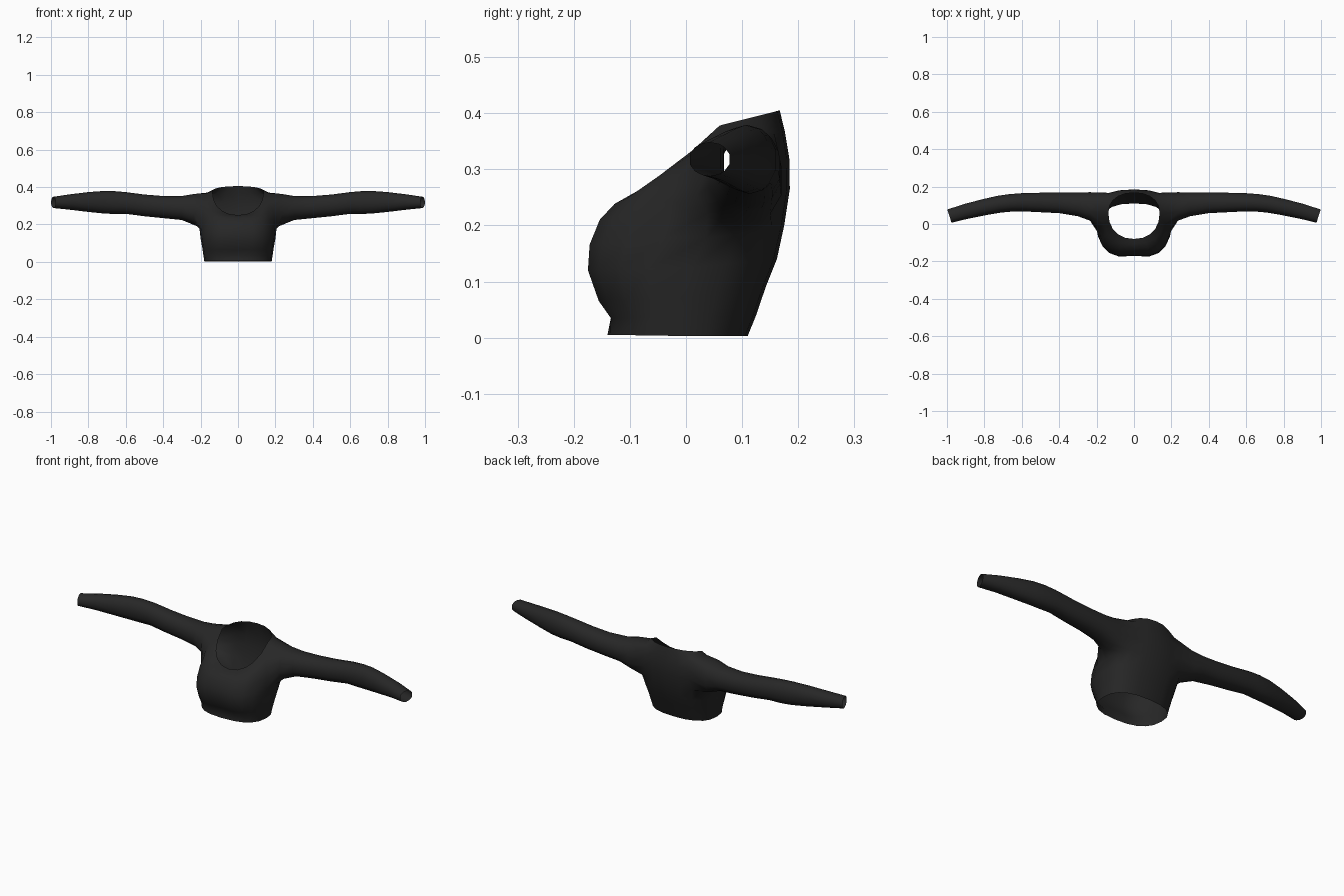
import bpy, bmesh
from math import sin, cos, pi, atan2, copysign

old = bpy.data.objects.get("Cube")
if old:
    bpy.data.objects.remove(old)

# Fabric colour
fabric = bpy.data.materials.new("black_fabric")
fabric.use_nodes = True
colour = (0.02, 0.02, 0.02, 1)
fabric.diffuse_color = colour
bsdf = fabric.node_tree.nodes["Principled BSDF"]
bsdf.inputs["Base Color"].default_value = colour
bsdf.inputs["Roughness"].default_value = 0.9

SIDES = 20
# Torso rings, hem to neckline: front y, z / side half width, y, z / back y, z / chest dip
TORSO = [
    (-.14, .005, .18, -.01, .003, .11, .003, 0),
    (-.14, .035, .185, -.01, .035, .125, .04, .006),
    (-.165, .065, .19, 0, .07, .142, .09, .014),
    (-.186, .12, .2, .01, .125, .162, .14, .016),
    (-.184, .165, .205, .04, .18, .175, .2, .016),
    (-.166, .208, .2, .06, .25, .185, .265, .014),
    (-.137, .235, .19, .065, .32, .184, .32, .008),
    (-.108, .245, .167, .065, .37, .176, .368, .002),
    (-.08, .25, .137, .06, .378, .167, .405, 0),
]
# Sleeve rings, shoulder to cuff: x, y, z, y radius, z radius, slant
SLEEVE = [
    (.235, .094, .28, .08, .083, 0),
    (.3, .105, .288, .067, .064, 0),
    (.4, .113, .293, .058, .059, 0),
    (.5, .115, .302, .055, .058, .05),
    (.6, .116, .315, .051, .058, .1),
    (.66, .113, .317, .049, .061, .2),
    (.72, .106, .319, .047, .06, .25),
    (.8, .09, .32, .044, .053, .3),
    (.9, .067, .32, .041, .041, .3),
    (.987, .042, .318, .037, .03, .33),
]


def squarish(v, power):
    return copysign(abs(v) ** power, v)


bm = bmesh.new()

# Torso loft
rows = []
for r, (yf, zf, w, ys, zs, yb, zb, dip) in enumerate(TORSO):
    row = []
    power = .8 if r < 8 else .9
    for i in range(SIDES):
        a = 2 * pi * i / SIDES
        s, c = squarish(sin(a), power), squarish(cos(a), power)
        ye, ze = (yf, zf) if c > 0 else (yb, zb)
        y = ys + (ye - ys) * abs(c)
        z = zs + (ze - zs) * abs(c)
        if c > 0:
            y += dip * max(0, 1 - abs(s) / .5)
        row.append(bm.verts.new((w * s, y, z)))
    rows.append(row)


def bridge(a, b):
    n = len(a)
    for i in range(n):
        j = (i + 1) % n
        bm.faces.new((a[i], a[j], b[j], b[i]))


# Armholes are left open between these rows and columns
LOW, HIGH, FRONT, BACK = 4, 7, 4, 8
for r in range(len(rows) - 1):
    for i in range(SIDES):
        mirrored = SIDES - 1 - i
        if LOW <= r < HIGH and (FRONT <= i < BACK or FRONT <= mirrored < BACK):
            continue
        j = (i + 1) % SIDES
        bm.faces.new((rows[r][i], rows[r][j], rows[r + 1][j], rows[r + 1][i]))

# Sleeves grown out of the armholes
loop = [(HIGH, c) for c in range(FRONT, BACK)]
loop += [(r, BACK) for r in range(HIGH, LOW, -1)]
loop += [(LOW, c) for c in range(BACK, FRONT, -1)]
loop += [(r, FRONT) for r in range(LOW, HIGH)]
mid_r, mid_c = (LOW + HIGH) / 2, (FRONT + BACK) / 2
angles = [atan2((r - mid_r) / (HIGH - LOW), (c - mid_c) / (BACK - FRONT))
          for r, c in loop]
for side in (1, -1):
    previous = [rows[r][side * c % SIDES] for r, c in loop]
    for x, y, z, ry, rz, slant in SLEEVE:
        ring = [bm.verts.new((side * (x + slant * ry * cos(a)),
                              y + ry * cos(a), z + rz * sin(a)))
                for a in angles]
        bridge(previous, ring)
        previous = ring

# Soften the armhole seams
seam = {rows[r][s * c % SIDES] for r, c in loop for s in (1, -1)}
bmesh.ops.smooth_vert(bm, verts=list(seam), factor=.35,
                      use_axis_x=True, use_axis_y=True, use_axis_z=True)
bmesh.ops.recalc_face_normals(bm, faces=bm.faces)

mesh = bpy.data.meshes.new("cropped_top")
bm.to_mesh(mesh)
bm.free()
mesh.materials.append(fabric)
top = bpy.data.objects.new("cropped_top", mesh)
bpy.context.collection.objects.link(top)
for poly in mesh.polygons:
    poly.use_smooth = True
